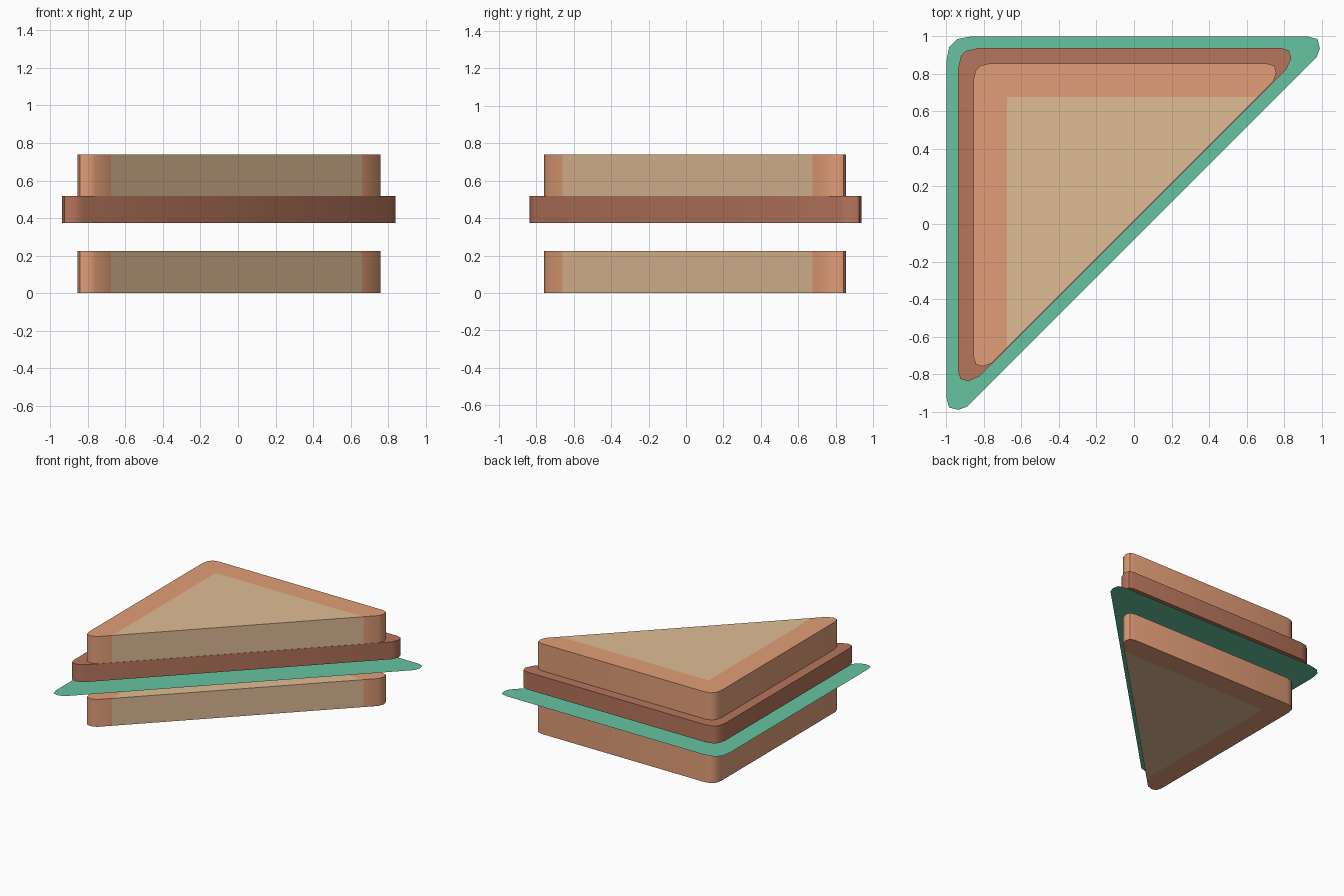
import bpy, bmesh, math

if "Cube" in bpy.data.objects:
    bpy.data.objects.remove(bpy.data.objects["Cube"])


def material(name, rgb):
    """Material from a display colour (sRGB 0-255)."""
    m = bpy.data.materials.new(name)
    m.diffuse_color = [((c / 255 + 0.055) / 1.055) ** 2.4 for c in rgb] + [1]
    m.use_nodes = True
    m.node_tree.nodes["Principled BSDF"].inputs["Base Color"].default_value = m.diffuse_color
    return m


CRUST = material("crust", (226, 158, 120))
CRUMB = material("crumb", (223, 188, 149))
MEAT = material("meat", (182, 117, 92))
LETTUCE = material("lettuce", (103, 196, 161))


def outline(half):
    """Mirror half a rounded triangle across the y = -x line (counter-clockwise)."""
    return half + [(-y, -x) for x, y in reversed(half)]


def finish(name, bm, mats):
    me = bpy.data.meshes.new(name)
    bm.to_mesh(me)
    bm.free()
    for m in mats:
        me.materials.append(m)
    ob = bpy.data.objects.new(name, me)
    bpy.context.collection.objects.link(ob)
    bpy.ops.object.select_all(action='DESELECT')
    ob.select_set(True)
    bpy.context.view_layer.objects.active = ob
    bpy.ops.object.shade_smooth_by_angle(angle=math.radians(50))
    return ob


def layer(name, pts, z0, z1, mats, crumb=None):
    """Flat slab; crumb = inner corner (x, y) splitting off the soft middle."""
    bm = bmesh.new()
    n = len(pts)
    flat = pts + ([crumb] if crumb else [])
    lo = [bm.verts.new((x, y, z0)) for x, y in flat]
    if z1 is None:                      # single sheet
        bm.faces.new(lo)
        return finish(name, bm, mats)
    hi = [bm.verts.new((x, y, z1)) for x, y in flat]
    bm.faces.new(hi)
    bm.faces.new(lo[::-1])
    for i in range(n):
        j = (i + 1) % n
        f = bm.faces.new((lo[i], lo[j], hi[j], hi[i]))
        if crumb and i == n - 1:        # crumb strip on the cut side
            f.material_index = 1
    if crumb:
        bm.faces.new((hi[0], hi[n], hi[n - 1])).material_index = 1
        bm.faces.new((lo[n - 1], lo[n], lo[0])).material_index = 1
    return finish(name, bm, mats)


# Half outlines: from the cut side, round the sharp tip, to the square corner
bread = outline([(.661, .677), (.742, .758), (.758, .806), (.748, .843), (.705, .856),
                 (-.766, .856), (-.816, .845)])
meat = outline([(.812, .825), (.838, .883), (.825, .925), (.785, .937),
                (-.830, .937), (-.895, .922)])
leaf = outline([(.973, .888), (.990, .936), (.978, .985), (.925, 1.0),
                (-.865, 1.0), (-.943, .985)])

# Two identical bread slices
for name, z in (("bottom_bread", 0), ("top_bread", .515)):
    layer(name, bread, z, z + .224, [CRUST, CRUMB], (-.677, .677))
# Filling
layer("meat_slab", meat, .375, .517, [MEAT])
layer("lettuce_sheet", leaf, .305, None, [LETTUCE])
